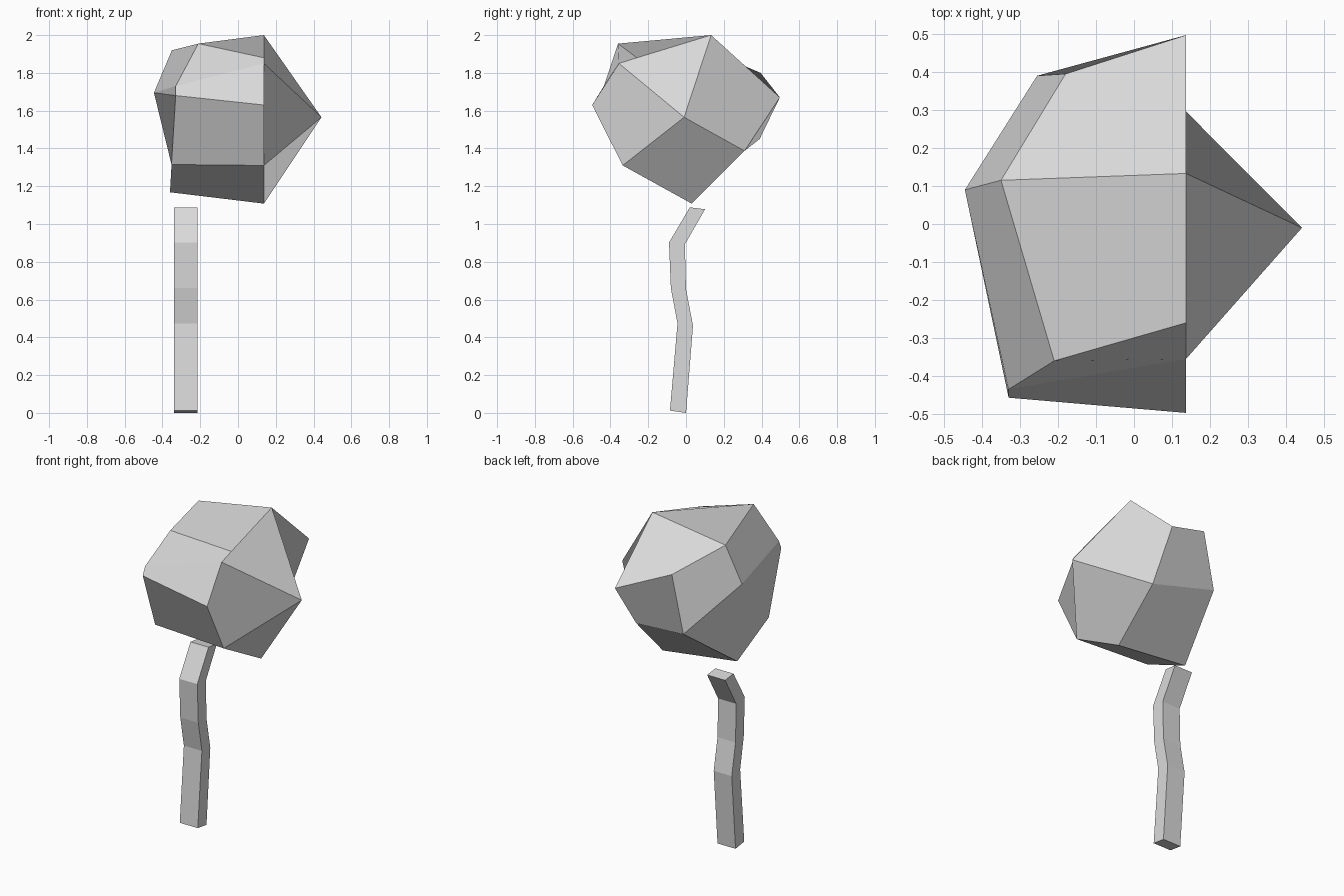
import bpy

cube = bpy.data.objects.get("Cube")
if cube:
    bpy.data.objects.remove(cube, do_unlink=True)

# One plain grey for everything
grey = bpy.data.materials.new("light_grey")
grey.use_nodes = True
colour = (0.7, 0.7, 0.7, 1.0)
grey.diffuse_color = colour
grey.node_tree.nodes["Principled BSDF"].inputs["Base Color"].default_value = colour


def add_part(name, verts, faces):
    mesh = bpy.data.meshes.new(name)
    mesh.from_pydata(verts, [], faces)
    mesh.update()
    mesh.materials.append(grey)
    obj = bpy.data.objects.new(name, mesh)
    bpy.context.collection.objects.link(obj)
    return obj


# Crown: faceted clump with a flat rim on the left and a pointed tip
rim_x = 0.137
rim = {"top": (0.133, 2.0), "back": (0.497, 1.67), "bottom": (0.03, 1.108),
       "low_front": (-0.335, 1.31), "front": (-0.497, 1.63),
       "high_front": (-0.355, 1.85), "notch": (-0.26, 1.88)}
points = {key: (rim_x, y, z) for key, (y, z) in rim.items()}
points.update({
    "tip": (0.442, -0.01, 1.565),
    "low_back": (0.123, 0.31, 1.387),
    "crest": (-0.21, -0.36, 1.955),
    "shoulder": (-0.35, 0.115, 1.92),
    "brow": (-0.33, -0.435, 1.73),
    "cheek": (-0.33, -0.457, 1.68),
    "chin": (-0.352, -0.305, 1.315),
    "base": (-0.36, 0.015, 1.168),
    "side": (-0.445, 0.09, 1.695),
    "nape": (-0.18, 0.395, 1.80),
    "heel": (-0.255, 0.39, 1.45),
})
facets = [
    # pointed left end
    "tip top notch high_front", "high_front front low_front tip",
    "bottom low_back tip low_front", "low_back back top tip",
    # top and front
    "top shoulder crest notch", "crest brow high_front notch",
    "brow cheek front high_front", "cheek chin low_front front",
    "chin base bottom low_front",
    # back and underside
    "back nape shoulder top", "back low_back heel nape",
    "low_back bottom base heel",
    # right end
    "nape heel side shoulder", "shoulder side brow crest",
    "side cheek brow", "base chin cheek side heel",
]
index = {key: i for i, key in enumerate(points)}
add_part("crown", list(points.values()),
         [[index[k] for k in facet.split()] for facet in facets])

# Trunk: bent square post, one row per joint (front y, front z, back y, back z)
rows = [(-0.085, 0.012, 0.0, 0.0), (-0.045, 0.473, 0.037, 0.462),
        (-0.08, 0.66, 0.0, 0.655), (-0.09, 0.902, -0.006, 0.892),
        (0.02, 1.088, 0.101, 1.078)]
right, left = -0.338, -0.215
verts = []
for fy, fz, by, bz in rows:
    verts += [(right, fy, fz), (left, fy, fz), (left, by, bz), (right, by, bz)]
faces = [(0, 3, 2, 1)]
for r in range(0, len(verts) - 4, 4):
    for k in range(4):
        n = (k + 1) % 4
        faces.append((r + k, r + n, r + n + 4, r + k + 4))
last = len(verts) - 4
faces.append((last, last + 1, last + 2, last + 3))
add_part("trunk", verts, faces)
